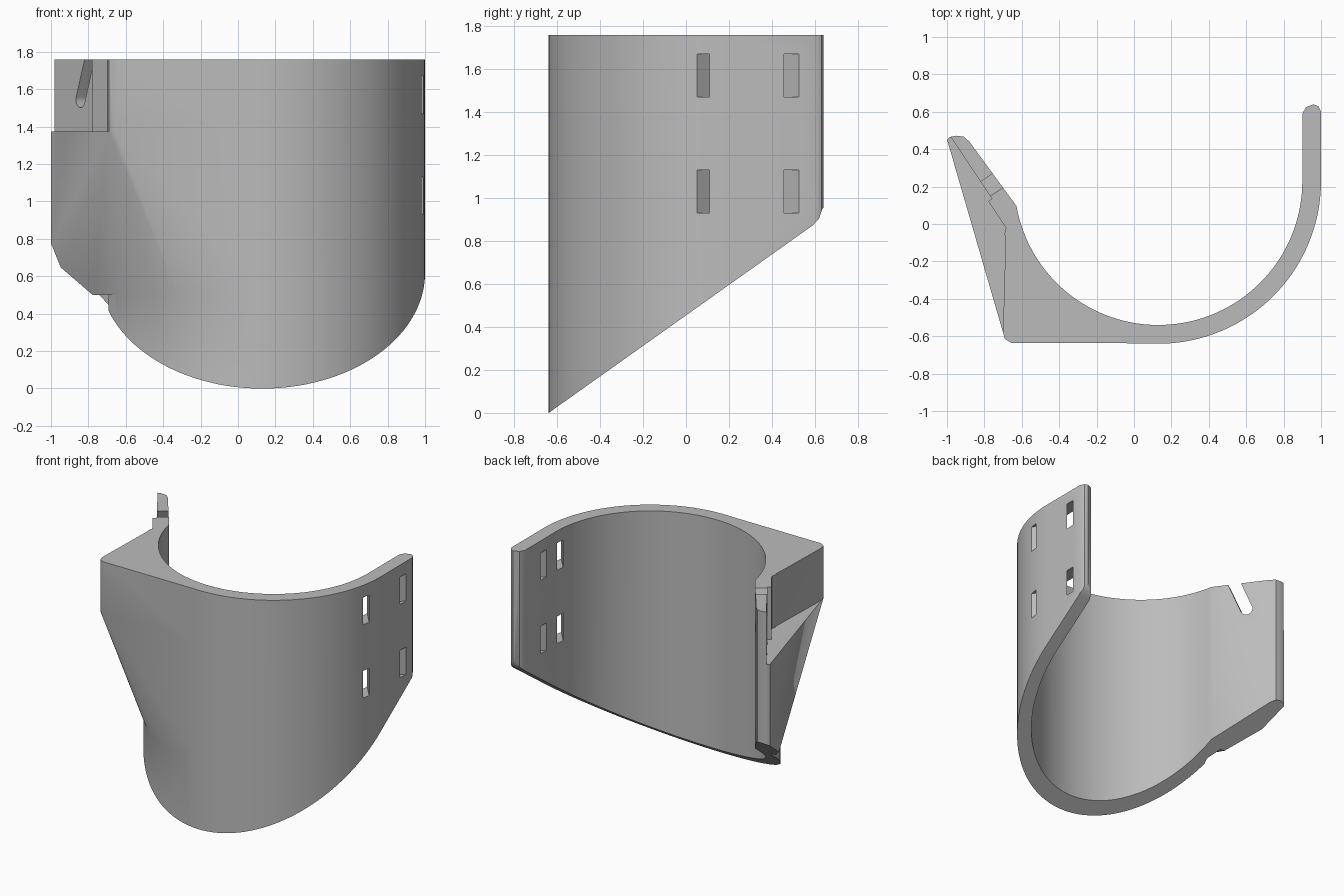
import bpy, bmesh, math
from mathutils import Vector, Matrix

old = bpy.data.objects.get("Cube")
if old:
    bpy.data.objects.remove(old, do_unlink=True)

CX, CY, R_OUT, R_IN = 0.13, 0.23, 0.87, 0.77
TOP, LEDGE = 1.76, 1.375

grey = bpy.data.materials.new("plain grey")
grey.use_nodes = True
grey.diffuse_color = (0.5, 0.5, 0.5, 1)
grey.node_tree.nodes["Principled BSDF"].inputs["Base Color"].default_value = (0.5, 0.5, 0.5, 1)


def arc(r, a0, a1, n):
    steps = [math.radians(a0 + (a1 - a0) * i / n) for i in range(n + 1)]
    return [(CX + r * math.cos(a), CY + r * math.sin(a)) for a in steps]


def finish(name, bm):
    bmesh.ops.recalc_face_normals(bm, faces=bm.faces)
    mesh = bpy.data.meshes.new(name)
    bm.to_mesh(mesh)
    bm.free()
    mesh.materials.append(grey)
    ob = bpy.data.objects.new(name, mesh)
    bpy.context.collection.objects.link(ob)
    return ob


def prism(name, outline, low, high, frame=None):
    """Extrude a flat outline along z, then place it with a frame matrix."""
    bm = bmesh.new()
    face = bm.faces.new([bm.verts.new((x, y, low)) for x, y in outline])
    made = bmesh.ops.extrude_face_region(bm, geom=[face])["geom"]
    verts = [v for v in made if isinstance(v, bmesh.types.BMVert)]
    bmesh.ops.translate(bm, verts=verts, vec=(0, 0, high - low))
    if frame:
        bm.transform(frame)
    return finish(name, bm)


def combine(target, tool, operation):
    mod = target.modifiers.new(operation.lower(), "BOOLEAN")
    mod.operation, mod.solver, mod.object = operation, "EXACT", tool
    bpy.context.view_layer.objects.active = target
    bpy.ops.object.modifier_apply(modifier=mod.name)
    bpy.data.objects.remove(tool, do_unlink=True)


# Curved shell wall with the angled flange and the straight strap wall
wall_end = [(1, 0.6), (0.985, 0.63), (0.96, 0.64), (0.92, 0.625), (0.9, 0.59)]
flange_tip = [(-0.88, 0.44), (-0.91, 0.467), (-0.95, 0.472), (-0.985, 0.465)]
outline = [(-1, 0.45), (-0.685, -0.02)] + arc(R_OUT, 199, 360, 64) + wall_end
outline += arc(R_IN, 360, 190, 64) + flange_tip
shell = prism("curved_guard", outline, -0.2, 1.9)

# Square corner block at the top
corner = [(-0.7, -0.58), (-0.69, -0.615), (-0.655, -0.636), (CX, -0.638)]
block = prism("corner_block", [(-0.685, -0.02)] + corner + [(CX, -0.5), (-0.6, 0.05)], LEDGE, 1.9)

# Sloping support that blends the corner into the round wall
bm = bmesh.new()
inside = [(CX, -0.5), (-0.75, 0.4)]
for x, y in [(-0.999, 0.45)] + corner + inside:
    bm.verts.new((x, y, LEDGE))
for x, y in [(-0.999, 0.45)] + arc(R_OUT - 0.002, 199, 270, 32) + inside:
    bm.verts.new((x, y, 0.5))
hull = bmesh.ops.convex_hull(bm, input=bm.verts)
loose = {g for g in hull["geom_interior"] + hull["geom_unused"] if isinstance(g, bmesh.types.BMVert)}
bmesh.ops.delete(bm, geom=list(loose), context="VERTS")
support = finish("corner_support", bm)

# Hollow out the supports, then join them to the shell
combine(support, block, "UNION")
hollow = arc(R_IN + 0.01, 360, 190, 64) + [(-1.31, 0.99), (0.91, 1.2)]
combine(support, prism("hollow", hollow, -0.5, 2.2), "DIFFERENCE")
combine(shell, support, "UNION")

# Trim: flat top and slanting lower edge, drawn in y and z and swept along x
along_x = Matrix(((0, 0, 1, 0), (1, 0, 0, 0), (0, 1, 0, 0), (0, 0, 0, 1)))
side = [(-0.8, -0.114), (0.59, 0.873), (0.62, 0.905), (0.635, 0.95), (0.8, 1.1), (0.8, TOP), (-0.8, TOP)]
combine(shell, prism("trim", side, -1.5, 1.5, along_x), "INTERSECT")

# Flange frame: local x runs along the flange, y is up, z points out
u = Vector((-0.315, 0.47, 0)).normalized()
up = Vector((0, 0, 1))
out = u.cross(up)
if out.x > 0:
    out = -out
flange = Matrix((u, up, out)).transposed().to_4x4()
flange.translation = (-0.685, -0.02, 0)

# Shallow relief on the outer face of the upper flange
relief = [(0.17, LEDGE), (0.8, LEDGE), (0.8, 2), (0.17, 2)]
combine(shell, prism("relief", relief, -0.025, 0.1, flange), "DIFFERENCE")

# Slanted open slot with a round recess on the inner face
base, radius, lean = Vector((0.32, 1.545)), 0.043, math.radians(-22)
slot = [(radius * math.cos(a), radius * math.sin(a)) for a in
        [math.pi + math.pi * i / 16 for i in range(17)]] + [(radius, 0.5), (-radius, 0.5)]
turn = Matrix.Rotation(-lean, 2)
slot = [tuple(base + turn @ Vector(p)) for p in slot]
combine(shell, prism("slot", slot, -0.4, 0.2, flange), "DIFFERENCE")
inner_point = flange.inverted() @ Vector((-0.75, 0.27, 0))
recess = [(base.x + 0.1 * math.cos(math.tau * i / 32), base.y + 0.1 * math.sin(math.tau * i / 32))
          for i in range(32)]
combine(shell, prism("recess", recess, inner_point.z - 0.2, inner_point.z + 0.03, flange), "DIFFERENCE")

# Two pairs of strap slots, each pair slanting towards the other
for low in (0.93, 1.47):
    for y, slant in ((0.075, 1.2), (0.48, -1.2)):
        skew = [(px, y + w + slant * (0.99 - px)) for px, w in
                ((1.05, -0.035), (1.05, 0.035), (0.86, 0.035), (0.86, -0.035))]
        combine(shell, prism("strap_slot", skew, low, low + 0.2), "DIFFERENCE")

bpy.ops.object.select_all(action="DESELECT")
shell.select_set(True)
bpy.context.view_layer.objects.active = shell
bpy.ops.object.shade_smooth_by_angle(angle=math.radians(30))
